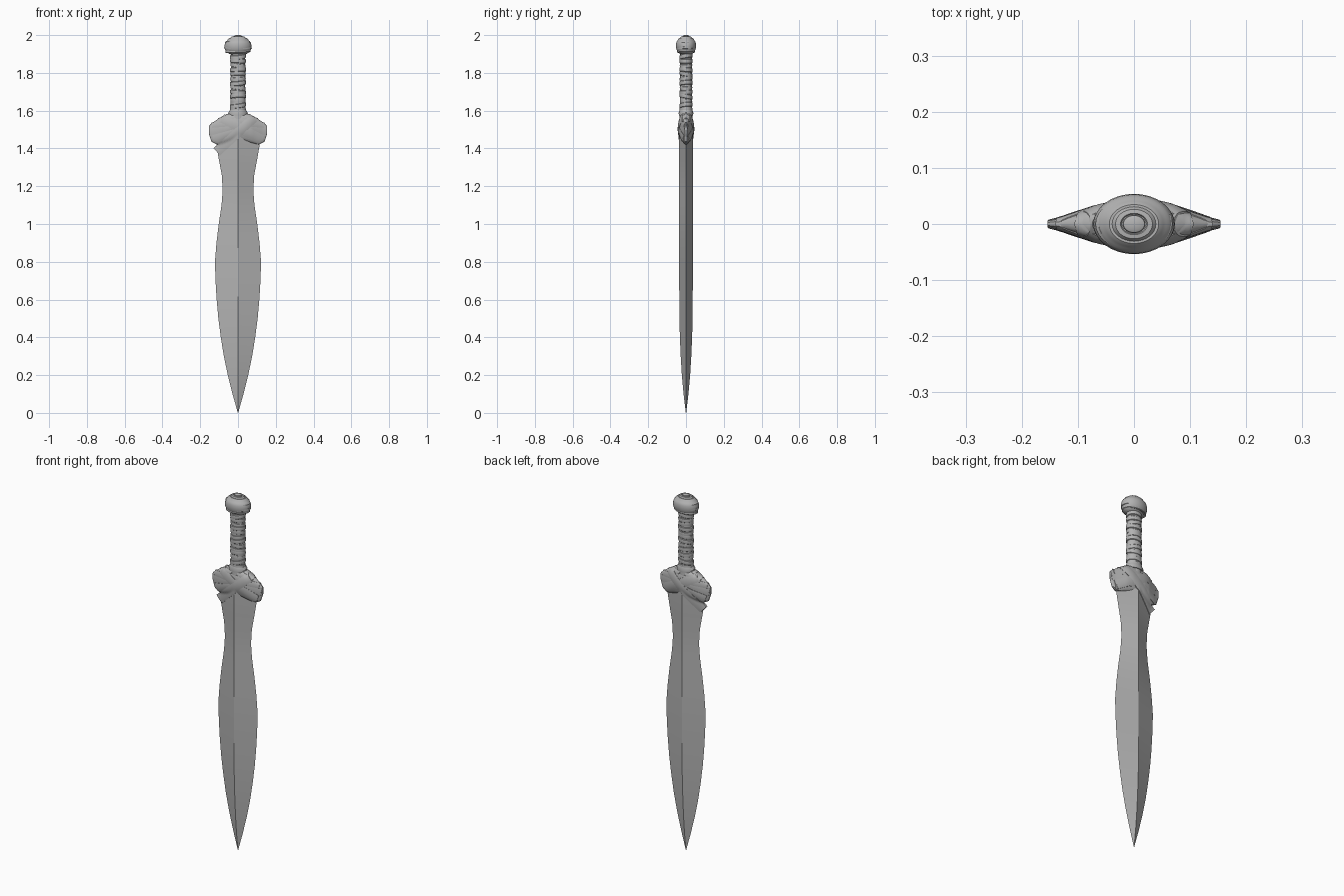
import bpy, bmesh, math

cube = bpy.data.objects.get("Cube")
if cube:
    bpy.data.objects.remove(cube, do_unlink=True)

grey = bpy.data.materials.new("worn_grey_metal")
grey.use_nodes = True
grey.diffuse_color = (0.45, 0.45, 0.45, 1)
grey.node_tree.nodes["Principled BSDF"].inputs["Base Color"].default_value = (0.45, 0.45, 0.45, 1)


def loft(name, rings, angle=30):
    """Skin a list of equal-length point rings and cap both ends."""
    bm = bmesh.new()
    rows = [[bm.verts.new(p) for p in ring] for ring in rings]
    n = len(rows[0])
    for a, b in zip(rows, rows[1:]):
        for i in range(n):
            j = (i + 1) % n
            bm.faces.new((a[i], a[j], b[j], b[i]))
    bm.faces.new(rows[0])
    bm.faces.new(rows[-1])
    bmesh.ops.recalc_face_normals(bm, faces=bm.faces)
    mesh = bpy.data.meshes.new(name)
    bm.to_mesh(mesh)
    bm.free()
    mesh.materials.append(grey)
    obj = bpy.data.objects.new(name, mesh)
    bpy.context.collection.objects.link(obj)
    bpy.ops.object.select_all(action='DESELECT')
    obj.select_set(True)
    bpy.context.view_layer.objects.active = obj
    bpy.ops.object.shade_smooth_by_angle(angle=math.radians(angle))
    return obj


def interp(table, x):
    x = min(max(x, table[0][0]), table[-1][0])
    for (x0, y0), (x1, y1) in zip(table, table[1:]):
        if x <= x1:
            return y0 + (y1 - y0) * (x - x0) / (x1 - x0)


def oval(z, r, squash, tilt=0, phase=0, n=32):
    """Oval ring round the z axis, optionally tilted."""
    ring = []
    for i in range(n):
        a = math.tau * i / n
        ring.append((r * math.cos(a), r * squash * math.sin(a), z + tilt * math.cos(a - phase)))
    return ring


# Blade: leaf-shaped, diamond in section
HALF_WIDTH = [(0, .001), (.1, .029), (.2, .054), (.3, .075), (.4, .091), (.5, .104), (.6, .113),
              (.7, .119), (.8, .122), (.9, .114), (1, .102), (1.1, .087), (1.18, .081),
              (1.26, .086), (1.34, .101), (1.42, .115), (1.5, .115)]
HALF_DEPTH = [(0, .001), (.1, .013), (.2, .022), (.35, .031), (.5, .035), (.7, .036), (1.5, .036)]
blade_rings = []
for z, w in HALF_WIDTH:
    d = interp(HALF_DEPTH, z)
    blade_rings.append([(w, 0, z), (0, d, z), (-w, 0, z), (0, -d, z)])
loft("blade", blade_rings, 18)

# Guard: a flattened winged block, widest in depth at the middle
TOP = [(0, 1.59), (.06, 1.583), (.1, 1.56), (.14, 1.533), (.154, 1.52)]
BOTTOM = [(0, 1.44), (.06, 1.43), (.11, 1.42), (.14, 1.435), (.154, 1.475)]
DEPTH = [(0, .039), (.04, .037), (.07, .032), (.1, .022), (.13, .012), (.154, .006)]


def guard_section(x):
    top, bottom = interp(TOP, abs(x)), interp(BOTTOM, abs(x))
    return (top + bottom) / 2, (top - bottom) / 2, interp(DEPTH, abs(x))


guard_rings = []
for k in range(-11, 12):
    x = k * .014
    mid, half, depth = guard_section(x)
    ring = []
    for i in range(24):
        a = math.tau * i / 24
        s = math.sin(a)
        ring.append((x, math.copysign(abs(s) ** .6, s) * depth, mid + half * math.cos(a)))
    guard_rings.append(ring)
loft("guard", guard_rings, 40)


def surface_depth(x, z):
    """Depth of the guard or blade under a strap."""
    mid, half, depth = guard_section(x)
    inside = max(0, 1 - ((z - mid) / half) ** 2) if abs(x) < .156 else 0
    on_blade = interp(HALF_DEPTH, z) * (1 - abs(x) / interp(HALF_WIDTH, z)) if z < 1.5 else 0
    return max(depth * inside ** .3, on_blade, .002)


def strap(name, start, end, half_start, half_end, lift):
    """Leather band laid over both faces of the guard."""
    dx, dz = end[0] - start[0], end[1] - start[1]
    length = math.hypot(dx, dz)
    nx, nz = -dz / length, dx / length
    rings = []
    for i in range(21):
        t = i / 20
        half = half_start + (half_end - half_start) * t
        front, back = [], []
        for k in range(-4, 5):
            w = k / 4
            x = start[0] + dx * t + nx * half * w
            z = start[1] + dz * t + nz * half * w
            y = surface_depth(x, z) + lift * (1 - .4 * w * w)
            front.append((x, -y, z))
            back.append((x, y, z))
        rings.append(front + back[::-1])
    loft(name, rings, 40)


# Crossed straps, and folded wraps fanning over each wing
strap("rising_strap", (-.112, 1.382), (.085, 1.562), .026, .024, .006)
strap("falling_strap", (-.085, 1.56), (.125, 1.448), .024, .024, .004)
for side, label in ((1, "left"), (-1, "right")):
    strap(label + "_upper_wrap", (.01 * side, 1.54), (.138 * side, 1.523), .02, .014, .0025)
    strap(label + "_middle_wrap", (.01 * side, 1.515), (.15 * side, 1.49), .012, .02, .0015)
    strap(label + "_lower_wrap", (.01 * side, 1.49), (.13 * side, 1.448), .015, .022, .003)
    strap(label + "_shoulder_wrap", (.02 * side, 1.575), (.1 * side, 1.545), .014, .016, .003)

# Grip core and overlapping tilted wraps
loft("grip_core", [oval(1.55, .044, .8), oval(1.6, .039, .82), oval(1.92, .037, .82)])
COUNT = 13
for i in range(COUNT):
    z = 1.605 + i * .0235
    r = .0405 + .0015 * math.sin(i * 2.3)
    tilt = .007 * math.sin(i * 1.7)
    shape = [(-.013, -.004), (-.010, 0), (0, .0015), (.009, 0), (.012, -.004)]
    loft(f"grip_wrap_{i + 1}",
         [oval(z + dz, r + dr, .82, tilt, i * .6) for dz, dr in shape], 35)
loft("grip_collar", [oval(1.575, .05, .76), oval(1.59, .051, .76), oval(1.603, .043, .8)])

# Pommel: flattened oval knob with a coiled top
POMMEL = [(1.896, .034), (1.902, .048), (1.911, .063), (1.925, .070), (1.942, .072), (1.956, .069),
          (1.968, .063), (1.971, .058), (1.980, .052), (1.986, .044), (1.986, .039),
          (1.993, .033), (1.994, .024), (1.991, .022)]
loft("pommel", [oval(z, r, .70 + .1 * (z - 1.896) / .1) for z, r in POMMEL], 35)
loft("pommel_button", [oval(1.985, .021, .8), oval(1.997, .019, .8), oval(2.0, .012, .8)], 35)

# Thin cords wound round the pommel
for i, (z, r) in enumerate([(1.916, .0675), (1.936, .073), (1.958, .069)]):
    cord = [(-.009, -.005), (-.006, 0), (.004, -.0005), (.008, -.006)]
    loft(f"pommel_cord_{i + 1}",
         [oval(z + dz, r + dr, .70, .003, i * 2) for dz, dr in cord], 35)
